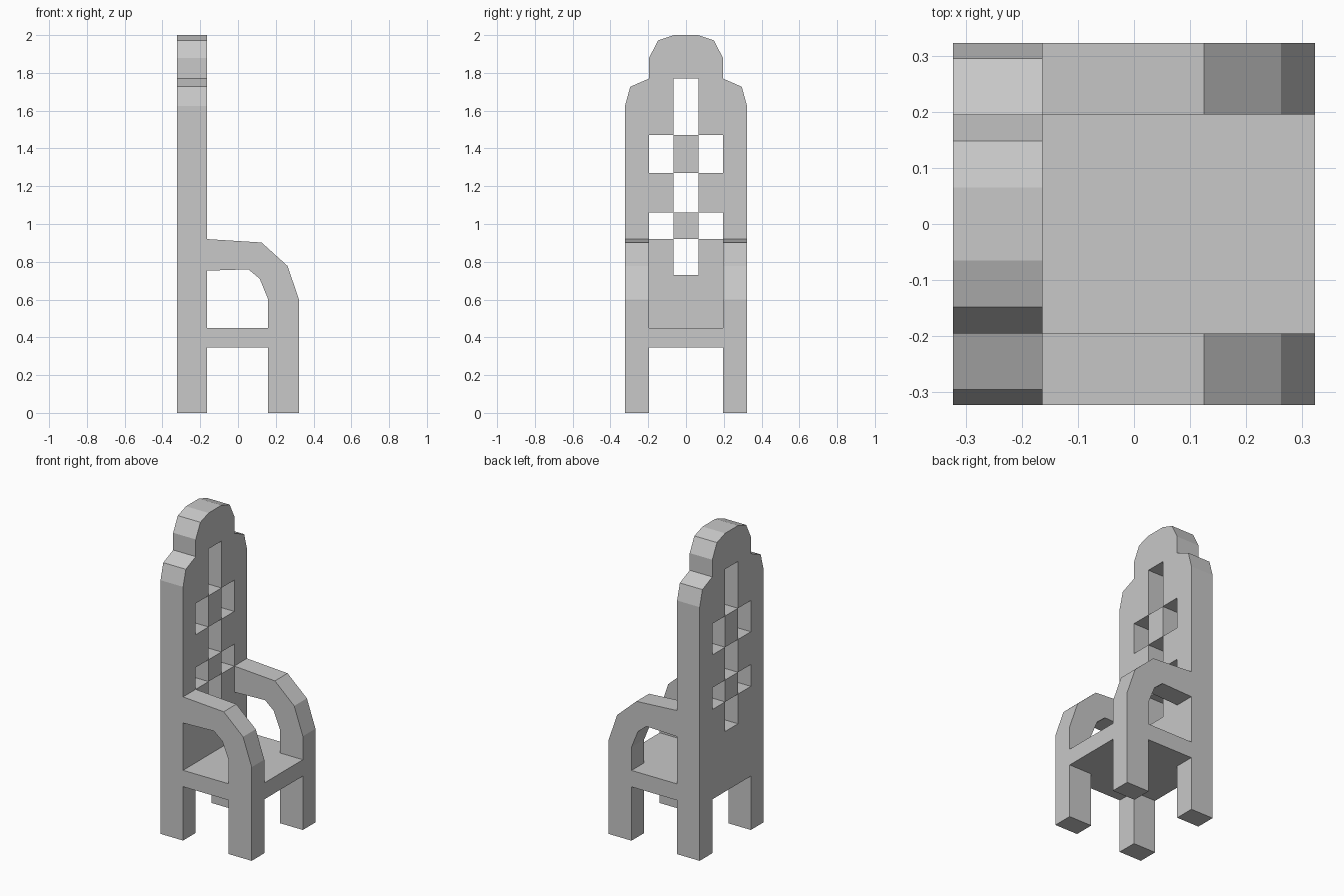
import bpy
import bmesh
from mathutils import Vector

cube = bpy.data.objects.get("Cube")
if cube:
    bpy.data.objects.remove(cube, do_unlink=True)

grey = bpy.data.materials.new("light grey")
grey.use_nodes = True
colour = (0.58, 0.58, 0.58, 1)
grey.diffuse_color = colour
grey.node_tree.nodes["Principled BSDF"].inputs["Base Color"].default_value = colour


def slab(name, polygons, place, depth):
    """Join flat polygons at shared corners and extrude them by depth."""
    bm = bmesh.new()
    for poly in polygons:
        bm.faces.new([bm.verts.new(place(a, b)) for a, b in poly])
    bmesh.ops.remove_doubles(bm, verts=bm.verts[:], dist=0.001)
    caps = bm.faces[:]
    grown = bmesh.ops.extrude_face_region(bm, geom=caps, use_keep_orig=True)["geom"]
    moved = [v for v in grown if isinstance(v, bmesh.types.BMVert)]
    bmesh.ops.translate(bm, verts=moved, vec=Vector(depth))
    bmesh.ops.recalc_face_normals(bm, faces=bm.faces[:])
    mesh = bpy.data.meshes.new(name)
    bm.to_mesh(mesh)
    bm.free()
    mesh.materials.append(grey)
    obj = bpy.data.objects.new(name, mesh)
    bpy.context.collection.objects.link(obj)
    return obj


def rect(a0, a1, b0, b1):
    return [(a0, b0), (a1, b0), (a1, b1), (a0, b1)]


# Shared dimensions
HALF, INNER, SLOT = 0.323, 0.195, 0.065
BACK_X = -0.163
SEAT_LOW, SEAT_TOP = 0.345, 0.45

# Backrest: rows of cells, where a dot is an opening
columns = [-HALF, -INNER, -SLOT, SLOT, INNER, HALF]
heights = [0, SEAT_LOW, 0.73, 0.92, 1.06, 1.27, 1.47, 1.77]
rows = ["#...#", "#####", "##.##", "#.#.#", "##.##", "#.#.#", " #.# "]
cells = []
for r, row in enumerate(rows):
    for c, mark in enumerate(row):
        if mark == "#":
            cells.append(rect(columns[c], columns[c + 1], heights[r], heights[r + 1]))

# Sloped shoulders and faceted crown
for s in (-1, 1):
    cells.append([(s * INNER, 1.47), (s * HALF, 1.47), (s * HALF, 1.625),
                  (s * 0.295, 1.727), (s * INNER, 1.77)])
half_crown = [(SLOT, 1.77), (INNER, 1.77), (INNER, 1.88), (0.148, 1.972), (SLOT, 2.0)]
cells.append(half_crown + [(-y, z) for y, z in reversed(half_crown)])
slab("backrest", cells, lambda y, z: (-HALF, y, z), (BACK_X + HALF, 0, 0))

# Side frames: front leg, seat rail and curved armrest
LEG_X = 0.16
frame = [
    rect(LEG_X, HALF, 0, SEAT_LOW),
    rect(LEG_X, HALF, SEAT_LOW, SEAT_TOP),
    rect(BACK_X, LEG_X, SEAT_LOW, SEAT_TOP),
    [(LEG_X, SEAT_TOP), (HALF, SEAT_TOP), (HALF, 0.6), (0.262, 0.778),
     (0.125, 0.902), (BACK_X, 0.92), (BACK_X, 0.753), (0.055, 0.76),
     (0.115, 0.71), (LEG_X, 0.6)],
]
for side, y0 in (("right", -HALF), ("left", INNER)):
    slab(side + "_arm_and_leg", frame, lambda x, z: (x, y0, z), (0, HALF - INNER, 0))

# Seat between the side frames
slab("seat", [rect(BACK_X, HALF, SEAT_LOW, SEAT_TOP)],
     lambda x, z: (x, -INNER, z), (0, 2 * INNER, 0))
